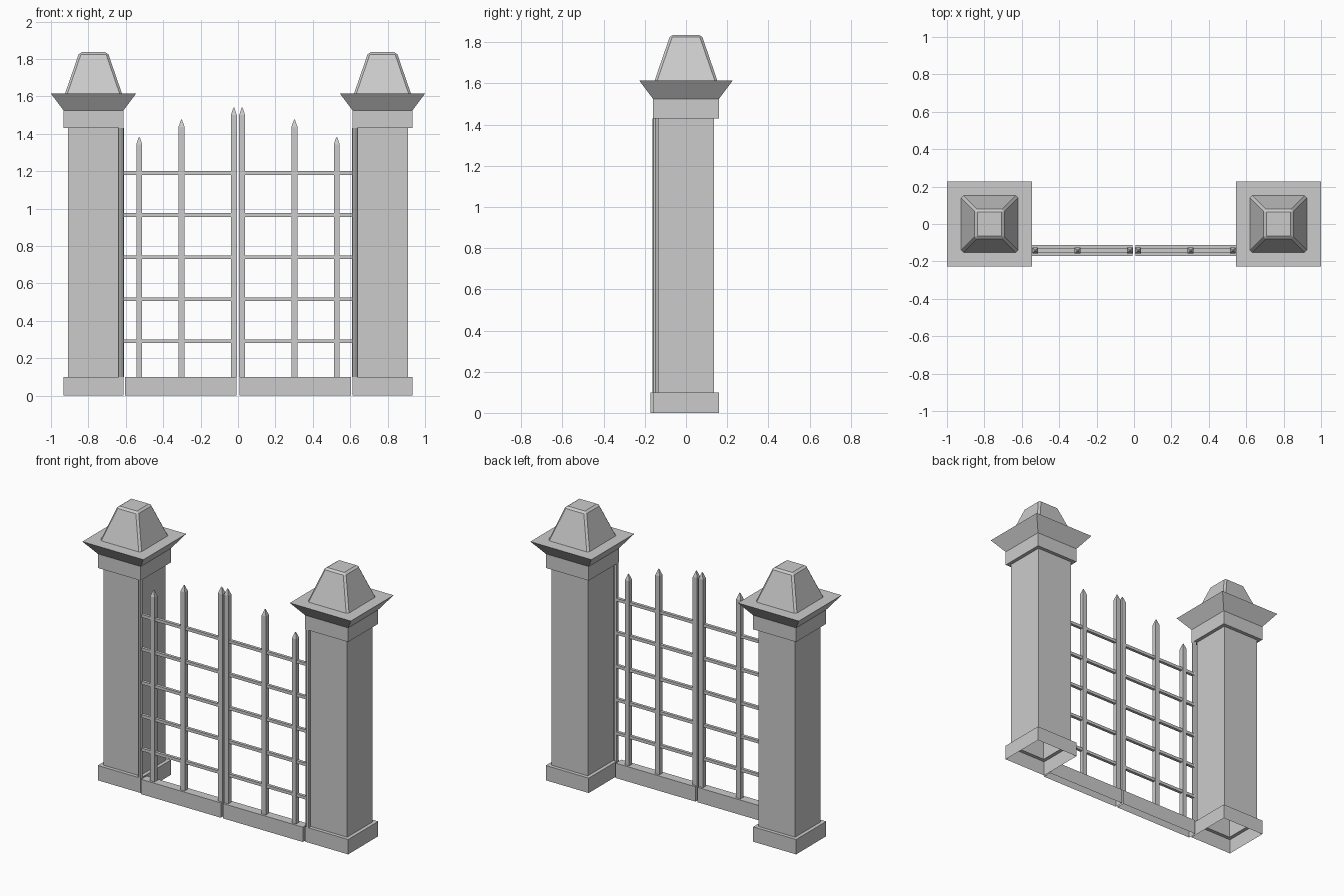
import bpy
import bmesh

cube = bpy.data.objects.get("Cube")
if cube:
    bpy.data.objects.remove(cube, do_unlink=True)

stone = bpy.data.materials.new("grey_stone")
stone.use_nodes = True
GREY = (0.6, 0.6, 0.6, 1)
stone.diffuse_color = GREY
stone.node_tree.nodes["Principled BSDF"].inputs["Base Color"].default_value = GREY


def stack(name, x, y, profile, closed_base=False, bevel=0):
    """Join rectangles (half width, half depth, height) upwards and cap the top."""
    bm = bmesh.new()
    corners = ((-1, -1), (1, -1), (1, 1), (-1, 1))
    rings = [[bm.verts.new((hx * cx, hy * cy, z)) for cx, cy in corners]
             for hx, hy, z in profile]
    for low, high in zip(rings, rings[1:]):
        for i in range(4):
            j = (i + 1) % 4
            bm.faces.new((low[i], low[j], high[j], high[i]))
    bm.faces.new(rings[-1])
    if closed_base:
        bm.faces.new(rings[0][::-1])
    if bevel:
        edges = [e for e in bm.edges if not e.is_boundary]
        bmesh.ops.bevel(bm, geom=edges, offset=bevel, segments=1,
                        affect='EDGES', clamp_overlap=True)
    mesh = bpy.data.meshes.new(name)
    bm.to_mesh(mesh)
    bm.free()
    mesh.materials.append(stone)
    obj = bpy.data.objects.new(name, mesh)
    obj.location = (x, y, 0)
    bpy.context.collection.objects.link(obj)
    return obj


def square(*steps):
    return [(h, h, z) for h, z in steps]


PILLAR_X = 0.7725
GATE_Y = -0.142
BASE_TOP = 0.1

for side, s in (("left", 1), ("right", -1)):
    # Hollow pillar: plinth, shaft, collar and flared cap
    stack(side + "_pillar", s * PILLAR_X, 0, square(
        (0.16, 0), (0.16, BASE_TOP), (0.136, BASE_TOP), (0.136, 1.43),
        (0.16, 1.43), (0.16, 1.525), (0.2275, 1.615)))

    # Tapered finial with chamfered edges
    stack(side + "_finial", s * PILLAR_X, 0,
          square((0.152, 1.615), (0.076, 1.836)), bevel=0.012)

    # Gate sill, open underneath
    stack(side + "_gate_sill", s * 0.305, GATE_Y,
          [(0.298, 0.03, 0), (0.298, 0.03, BASE_TOP)])

    # Pointed upright bars, tallest in the middle of the gateway
    for n, (x, top) in enumerate(((0.022, 1.54), (0.302, 1.477), (0.528, 1.383))):
        stack(f"{side}_gate_bar_{n + 1}", s * x, GATE_Y, square(
            (0.016, BASE_TOP), (0.016, top - 0.04), (0.002, top)), True)

    # Level rails
    for n in range(5):
        z = 0.29 + n * 0.225
        stack(f"{side}_gate_rail_{n + 1}", s * 0.317, GATE_Y,
              [(0.298, 0.01, z - 0.01), (0.298, 0.01, z + 0.01)], True)

    # Hinge post against the pillar
    bpy.ops.mesh.primitive_cylinder_add(
        vertices=8, radius=0.015, depth=1.33,
        location=(s * 0.625, -0.147, BASE_TOP + 0.665))
    post = bpy.context.object
    post.name = side + "_hinge_post"
    post.data.materials.append(stone)
